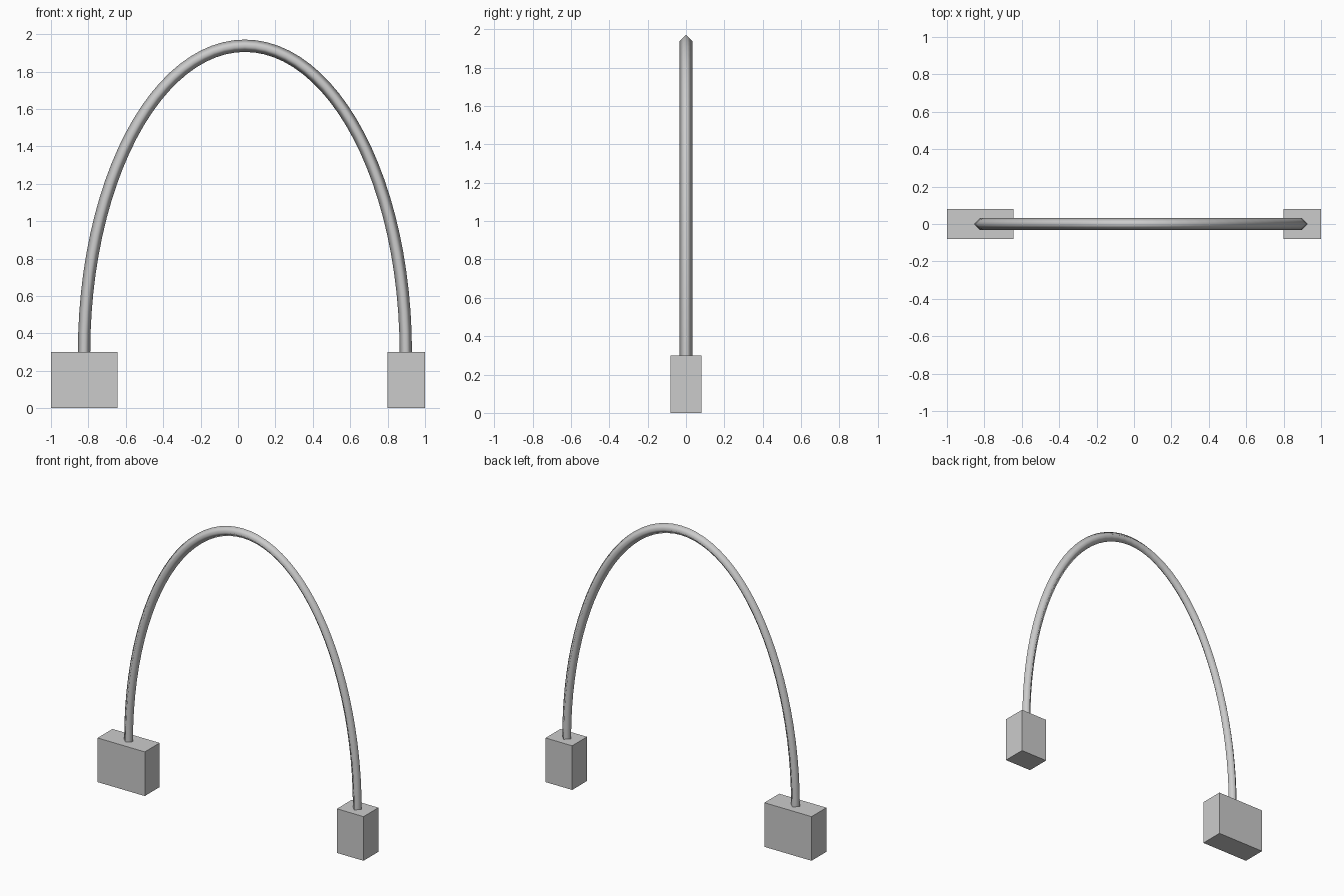
import bpy, bmesh
from math import sin, cos, pi
from mathutils import Vector

if "Cube" in bpy.data.objects:
    bpy.data.objects.remove(bpy.data.objects["Cube"])


def add_block(name, x0, x1, half_depth, height):
    bpy.ops.mesh.primitive_cube_add(size=1, location=((x0 + x1) / 2, 0, height / 2))
    ob = bpy.context.object
    ob.name = name
    ob.scale = (x1 - x0, half_depth * 2, height)
    bpy.ops.object.transform_apply(location=False, rotation=False, scale=True)


def add_arch(name, centre, a, b, radius, steps=48, sides=4):
    bm = bmesh.new()
    # half-ellipse path, with a short end sunk into each block
    path = []
    for i in range(steps + 1):
        t = pi * i / steps
        normal = Vector((cos(t) / a, 0, sin(t) / b)).normalized()
        path.append((centre + Vector((a * cos(t), 0, b * sin(t))), normal))
    sink = Vector((0, 0, -0.02))
    path.insert(0, (path[0][0] + sink, path[0][1]))
    path.append((path[-1][0] + sink, path[-1][1]))
    # diamond cross-section swept along the path
    rings = []
    for p, n in path:
        rings.append([bm.verts.new(p + radius * (n * cos(2 * pi * k / sides)
                      + Vector((0, sin(2 * pi * k / sides), 0)))) for k in range(sides)])
    for r, s in zip(rings, rings[1:]):
        for k in range(sides):
            j = (k + 1) % sides
            bm.faces.new((r[k], r[j], s[j], s[k])).smooth = True
    bm.faces.new(rings[0])
    bm.faces.new(rings[-1])
    bmesh.ops.recalc_face_normals(bm, faces=bm.faces)
    mesh = bpy.data.meshes.new(name)
    bm.to_mesh(mesh)
    bm.free()
    bpy.context.collection.objects.link(bpy.data.objects.new(name, mesh))


# two foot blocks, the left one wider
add_block("left_block", -1.0, -0.645, 0.08, 0.30)
add_block("right_block", 0.80, 1.0, 0.08, 0.30)

# smooth-shaded arch bar
add_arch("arch_bar", Vector((0.037, 0, 0.30)), 0.86, 1.638, 0.033)
